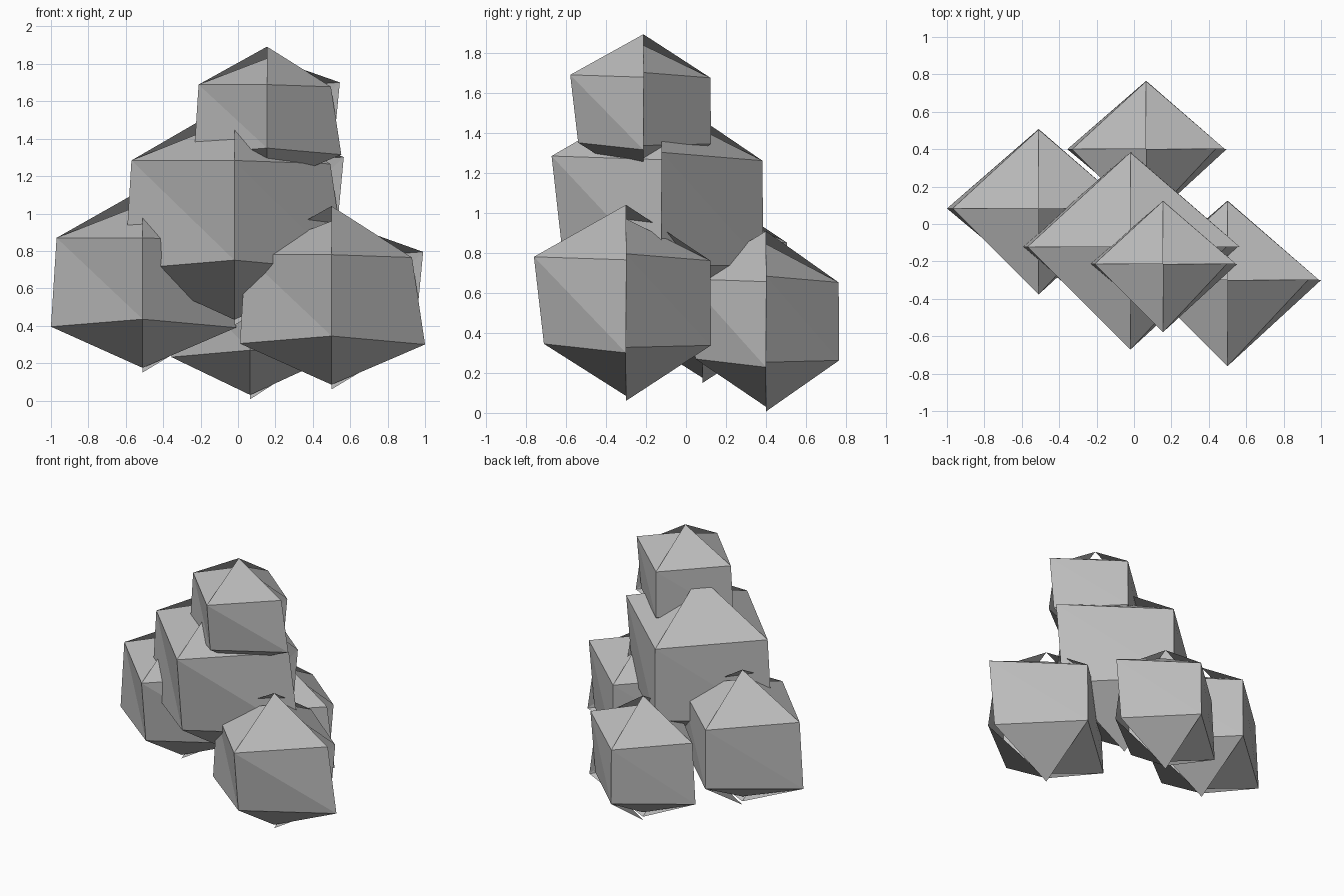
import bpy

if "Cube" in bpy.data.objects:
    bpy.data.objects.remove(bpy.data.objects["Cube"])

# One grey stone material
stone = bpy.data.materials.new("stone grey")
stone.diffuse_color = (0.5, 0.5, 0.5, 1)
stone.use_nodes = True
stone.node_tree.nodes["Principled BSDF"].inputs["Base Color"].default_value = stone.diffuse_color

# Rough boulder: ring radii from the +x seam round to it again (right, back, left, front, right)
DIRS = [(1, 0), (0, 1), (-1, 0), (0, -1), (1, 0)]
UPPER = [0.49, 0.422, 0.46, 0.46, 0.43]
LOWER = [0.445, 0.425, 0.49, 0.41, 0.50]
# Separate pole heights per quadrant (back right, back left, front left, front right)
TOP = [0.42, 0.49, 0.41, 0.49]
BOTTOM = [-0.49, -0.43, -0.465, -0.465]


def boulder(name, centre, width, height):
    up = [(dx * r, dy * r, r * 0.5) for (dx, dy), r in zip(DIRS, UPPER)]
    low = [(dx * r, dy * r, -r * 0.5) for (dx, dy), r in zip(DIRS, LOWER)]
    verts = up + low + [(0, 0, h) for h in TOP + BOTTOM]
    faces = []
    for i in range(4):
        a, b, c, d = i, i + 1, i + 5, i + 6
        faces += [(a, b, 10 + i), (a, c, d), (a, d, b), (d, c, 14 + i)]
    mesh = bpy.data.meshes.new(name)
    mesh.from_pydata([(x * width, y * width, z * height) for x, y, z in verts], [], faces)
    mesh.materials.append(stone)
    obj = bpy.data.objects.new(name, mesh)
    obj.location = centre
    bpy.context.collection.objects.link(obj)


# Three base stones, a large middle stone and a small one on top
boulder("right_base_stone", (0.50, -0.30, 0.55), 1.0, 1.0)
boulder("left_base_stone", (-0.51, 0.083, 0.64), 1.0, 1.0)
boulder("back_base_stone", (0.065, 0.40, 0.458), 0.86, 0.92)
boulder("middle_stone", (-0.02, -0.122, 1.002), 1.195, 1.225)
boulder("top_stone", (0.155, -0.213, 1.51), 0.795, 0.78)
